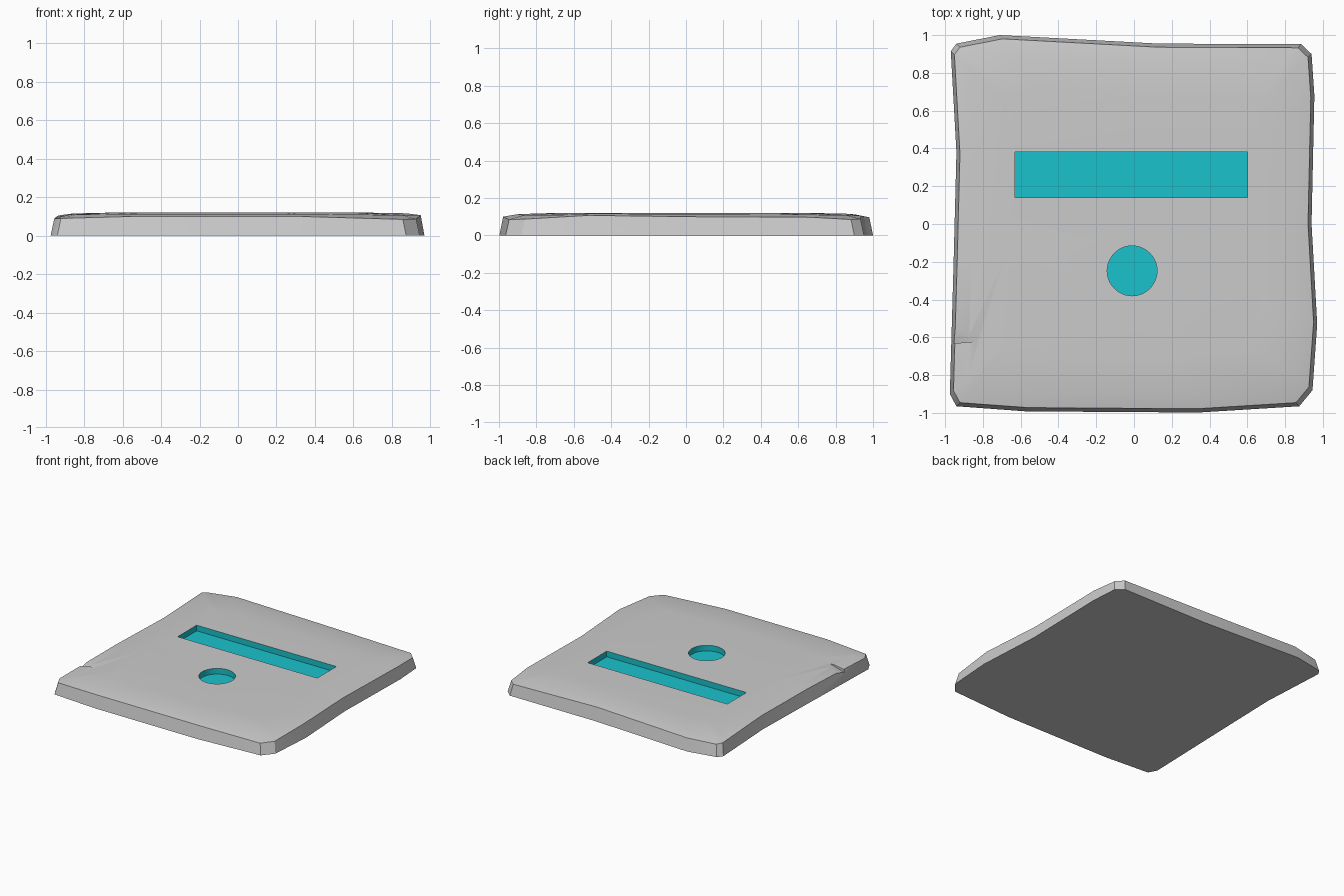
import bpy, bmesh, math

if "Cube" in bpy.data.objects:
    bpy.data.objects.remove(bpy.data.objects["Cube"])

# Outline of the worn slab: x, y at the base, height of the upper rim
OUTLINE = [
    (-0.97, 0.915, 0.095), (-0.94, 0.955, 0.09), (-0.71, 1.0, 0.097),
    (0.13, 0.955, 0.105), (0.885, 0.952, 0.088), (0.94, 0.90, 0.085),
    (0.955, 0.68, 0.097), (0.94, 0.0, 0.10), (0.97, -0.53, 0.107),
    (0.945, -0.88, 0.087), (0.875, -0.965, 0.085), (0.34, -0.998, 0.10),
    (-0.57, -0.992, 0.10), (-0.94, -0.965, 0.09), (-0.975, -0.90, 0.09),
    (-0.955, -0.2, 0.105), (-0.94, 0.38, 0.10),
]

cyan = bpy.data.materials.new("cyan")
cyan.diffuse_color = (0.01, 0.54, 0.60, 1)
cyan.use_nodes = True
cyan.node_tree.nodes["Principled BSDF"].inputs["Base Color"].default_value = cyan.diffuse_color


def finish(bm, name, slot=0):
    """Turn a bmesh into an object with a plain slot and a cyan slot."""
    bmesh.ops.recalc_face_normals(bm, faces=bm.faces[:])
    for f in bm.faces:
        f.material_index = slot
    mesh = bpy.data.meshes.new(name)
    mesh.materials.append(None)
    mesh.materials.append(cyan)
    bm.to_mesh(mesh)
    bm.free()
    if slot:
        mesh.polygons.foreach_set("material_index", [slot] * len(mesh.polygons))
    ob = bpy.data.objects.new(name, mesh)
    bpy.context.collection.objects.link(ob)
    return ob


def loft(rings):
    """Closed solid through rings of points, capped at both ends."""
    bm = bmesh.new()
    vs = [[bm.verts.new(p) for p in r] for r in rings]
    n = len(vs[0])
    for a, b in zip(vs, vs[1:]):
        for i in range(n):
            j = (i + 1) % n
            bm.faces.new((a[i], a[j], b[j], b[i]))
    bm.faces.new(vs[0])
    bm.faces.new(vs[-1])
    return bm


def prism(points, z0, z1):
    return loft([[(x, y, z) for x, y in points] for z in (z0, z1)])


# Slab: flat base, tapered sides, gently domed top
slab = finish(loft([
    [(x, y, 0) for x, y, z in OUTLINE],
    [(x * 0.98, y * 0.98, z) for x, y, z in OUTLINE],
    [(x * 0.90, y * 0.90, 0.113 + (z - 0.098) * 0.4) for x, y, z in OUTLINE],
    [(x * 0.70, y * 0.70, 0.12) for x, y, z in OUTLINE],
]), "stone_slab")

# Cyan recesses and the chipped left edge
FLOOR = 0.075
slot_cut = finish(prism([(-0.63, 0.14), (0.60, 0.14), (0.60, 0.38), (-0.63, 0.38)],
                        FLOOR, 0.25), "slot_cutter", 1)
ring = [(-0.01 + 0.132 * math.cos(t * math.tau / 48),
         -0.248 + 0.132 * math.sin(t * math.tau / 48)) for t in range(48)]
round_cut = finish(prism(ring, FLOOR, 0.25), "round_cutter", 1)
chip = [(-0.985, -0.495, 0.10), (-0.82, -0.62, 0.117), (-0.985, -0.635, 0.06)]
chip_cut = finish(loft([chip, [(x, y, 0.25) for x, y, z in chip]]), "chip_cutter")

bpy.context.view_layer.objects.active = slab
slab.select_set(True)
for cutter in (slot_cut, round_cut, chip_cut):
    cutter.hide_render = True
    mod = slab.modifiers.new(cutter.name, 'BOOLEAN')
    mod.operation = 'DIFFERENCE'
    mod.solver = 'EXACT'
    mod.material_mode = 'INDEX'
    mod.object = cutter
    bpy.ops.object.modifier_apply(modifier=mod.name)
    bpy.data.objects.remove(cutter)

bpy.ops.object.shade_smooth_by_angle(angle=math.radians(30))
